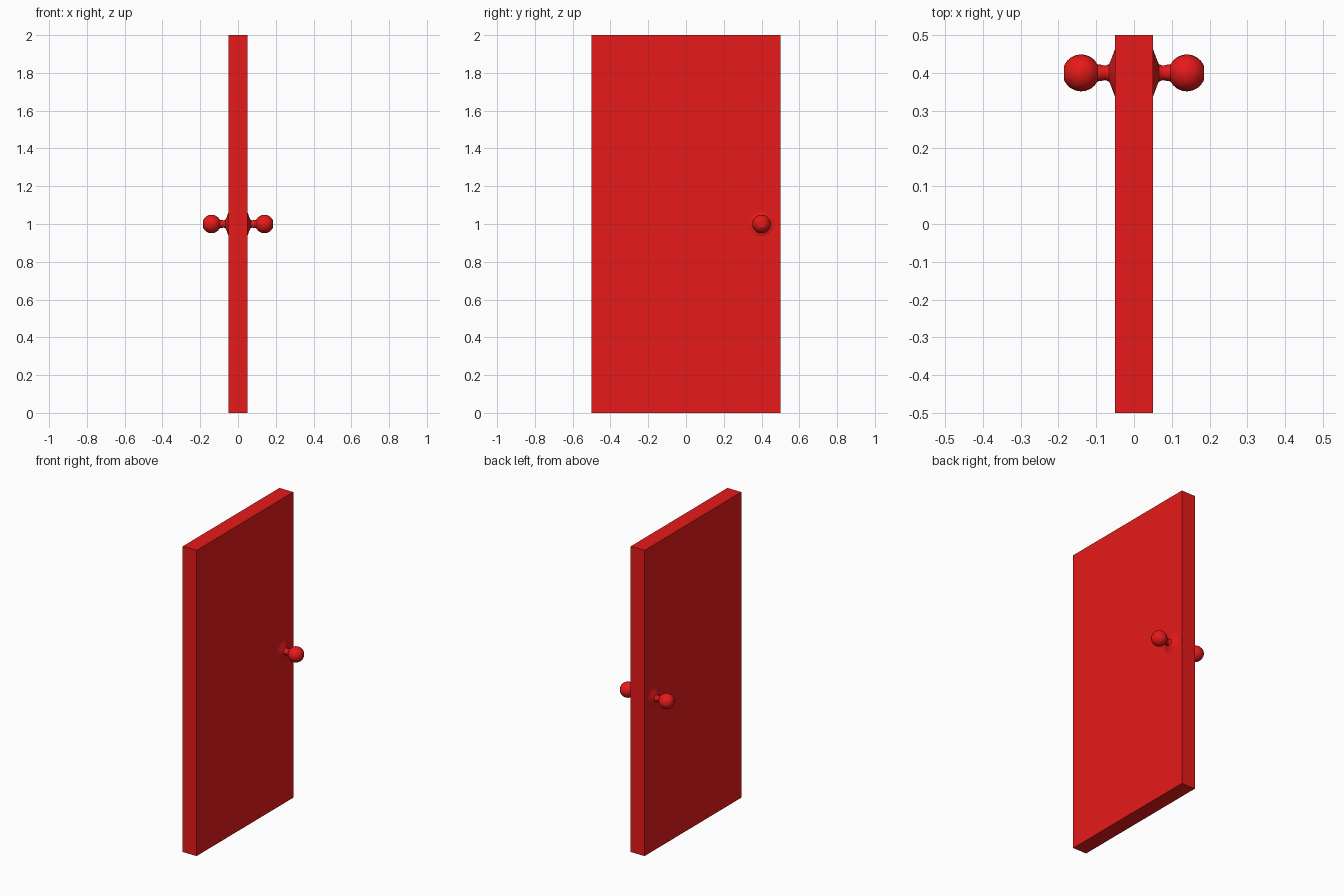
import bpy, bmesh
from math import cos, sin, pi, radians

if "Cube" in bpy.data.objects:
    bpy.data.objects.remove(bpy.data.objects["Cube"])

mat = bpy.data.materials.new("red_paint")
mat.diffuse_color = (0.8, 0.01, 0.01, 1)
mat.use_nodes = True
mat.node_tree.nodes["Principled BSDF"].inputs["Base Color"].default_value = mat.diffuse_color


def make_object(name, bm):
    bmesh.ops.recalc_face_normals(bm, faces=bm.faces)
    mesh = bpy.data.meshes.new(name)
    bm.to_mesh(mesh)
    bm.free()
    mesh.materials.append(mat)
    obj = bpy.data.objects.new(name, mesh)
    bpy.context.collection.objects.link(obj)
    return obj


# Door slab
bm = bmesh.new()
bmesh.ops.create_cube(bm, size=1)
bmesh.ops.scale(bm, vec=(0.1, 1, 2), verts=bm.verts)
bmesh.ops.translate(bm, vec=(0, 0, 1), verts=bm.verts)
make_object("door_panel", bm)

# Knob profile (distance from door centre, radius): rosette, neck, truncated ball
profile = [(0.05, 0.064), (0.055, 0.05), (0.062, 0.032), (0.066, 0.023), (0.076, 0.019),
           (0.09, 0.022)]
ball_x, ball_r = 0.14, 0.049
for i in range(9):
    a = radians(153 - i * (153 - 24) / 8)
    profile.append((ball_x + ball_r * cos(a), ball_r * sin(a)))


def make_knob(name, side, segments=20):
    bm = bmesh.new()
    rings = []
    for x, r in profile:
        rings.append([bm.verts.new((side * x, 0.4 + r * cos(2 * pi * k / segments),
                                    1 + r * sin(2 * pi * k / segments)))
                      for k in range(segments)])
    for a, b in zip(rings, rings[1:]):
        for k in range(segments):
            n = (k + 1) % segments
            bm.faces.new((a[k], a[n], b[n], b[k]))
    bm.faces.new(rings[0])
    bm.faces.new(rings[-1])
    obj = make_object(name, bm)
    bpy.ops.object.select_all(action='DESELECT')
    obj.select_set(True)
    bpy.context.view_layer.objects.active = obj
    bpy.ops.object.shade_smooth_by_angle(angle=radians(30))


# Matching knobs on both faces
make_knob("knob_right", 1)
make_knob("knob_left", -1)
